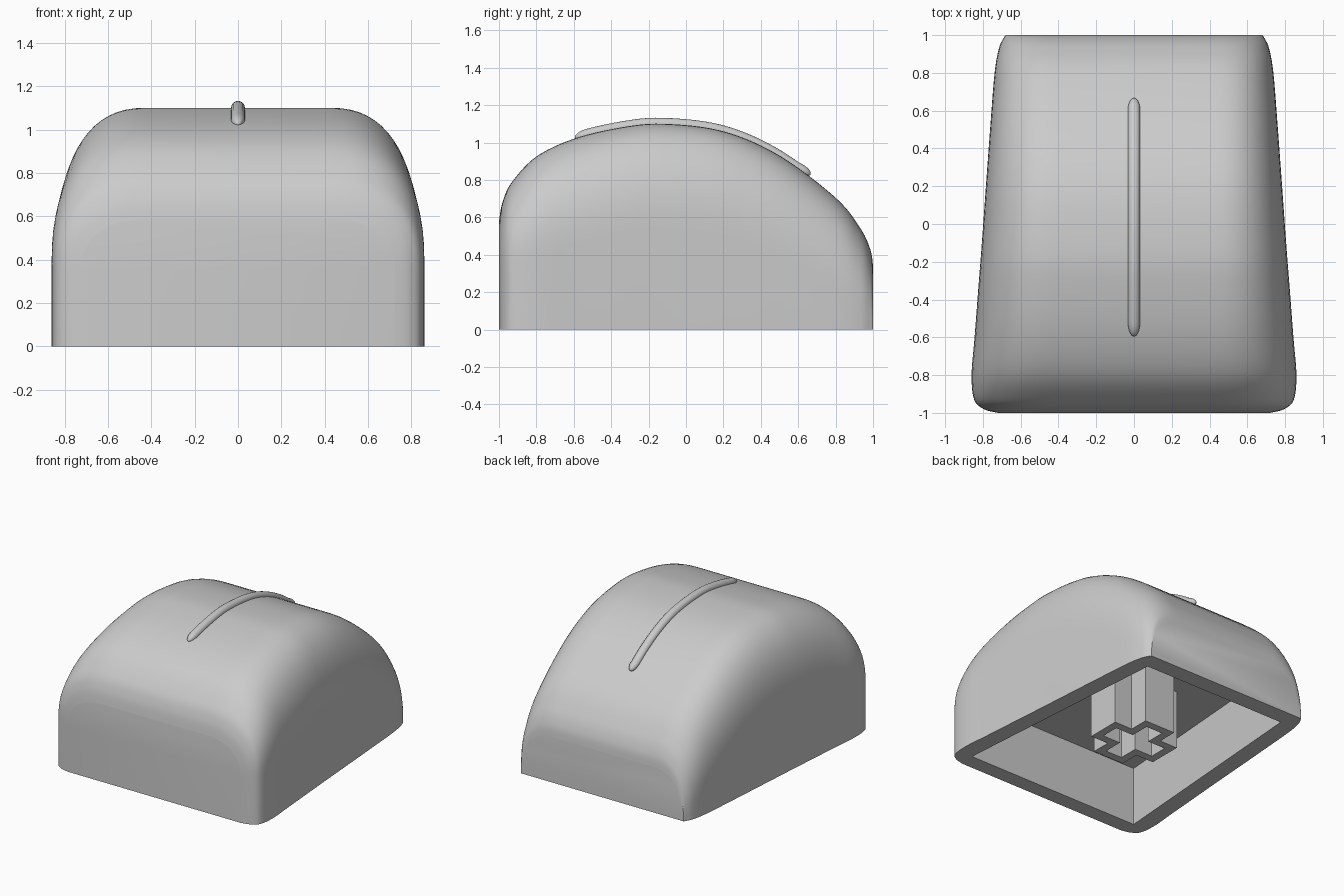
import bpy, bmesh, math
from mathutils import Vector

cube = bpy.data.objects.get("Cube")
if cube:
    bpy.data.objects.remove(cube)

grey = bpy.data.materials.new("plain grey")
grey.use_nodes = True
grey.diffuse_color = (0.6, 0.6, 0.6, 1)
grey.node_tree.nodes["Principled BSDF"].inputs["Base Color"].default_value = (0.6, 0.6, 0.6, 1)


def finish(name, bm):
    bmesh.ops.recalc_face_normals(bm, faces=bm.faces[:])
    mesh = bpy.data.meshes.new(name)
    bm.to_mesh(mesh)
    bm.free()
    obj = bpy.data.objects.new(name, mesh)
    mesh.materials.append(grey)
    bpy.context.collection.objects.link(obj)
    return obj


def select(obj):
    bpy.ops.object.select_all(action='DESELECT')
    obj.select_set(True)
    bpy.context.view_layer.objects.active = obj


def smooth(obj, degrees):
    select(obj)
    bpy.ops.object.shade_smooth_by_angle(angle=math.radians(degrees))


def spline(points, steps):
    """Sample a smooth curve through the points."""
    pts = [points[0]] + points + [points[-1]]
    out = []
    for a, b, c, d in zip(pts, pts[1:], pts[2:], pts[3:]):
        for i in range(steps):
            t = i / steps
            out.append(0.5 * (2 * b + (c - a) * t + (2 * a - 5 * b + 4 * c - d) * t * t
                              + (3 * b - a - 3 * c + d) * t ** 3))
    return out + [points[-1]]


def loft(bm, rings, cap=True):
    """Join closed rings of equal length into a skin."""
    rows = [[bm.verts.new(p) for p in ring] for ring in rings]
    n = len(rows[0])
    for r, s in zip(rows, rows[1:]):
        for i in range(n):
            j = (i + 1) % n
            bm.faces.new((r[i], r[j], s[j], s[i]))
    if cap:
        bm.faces.new(rows[0])
        bm.faces.new(rows[-1])


# Stations from front to back: y, crown height, half width, start of shoulder
stations = [Vector(v) for v in (
    (-1, .58, .72, .34), (-.98, .685, .795, .35), (-.93, .79, .846, .36),
    (-.8, .925, .86, .39), (-.6, 1.02, .844, .45), (-.35, 1.08, .825, .51),
    (-.12, 1.1, .807, .53), (.2, 1.06, .784, .49), (.5, .93, .762, .38),
    (.8, .705, .738, .2), (.93, .545, .715, .09), (.985, .43, .69, .03), (1, .34, .68, 0))]
sections = spline(stations, 6)
FLAT = 0.42
FULLNESS = 2 / 2.4


def section_ring(v):
    y, top, half, start = v
    start = max(start, 0.005)
    arc = [(FLAT + (half - FLAT) * abs(math.cos(a)) ** FULLNESS,
            start + (top - start) * math.sin(a) ** FULLNESS)
           for a in (math.pi / 2 * k / 16 for k in range(17))]
    side = [(half, 0)] + arc
    outline = side + [(-x, z) for x, z in reversed(side)]
    return [(x, y, z) for x, z in outline]


# Domed outer body
bm = bmesh.new()
loft(bm, [section_ring(v) for v in sections])
body = finish("cap_body", bm)

# Hollow underside
CEILING = 0.45
bm = bmesh.new()
plan = [(-.735, -.88), (.735, -.88), (.605, .87), (-.605, .87)]
loft(bm, [[(x, y, z) for x, y in plan] for z in (-.2, CEILING)])
cutter = finish("cavity_cutter", bm)
cutter.hide_render = True
cut = body.modifiers.new("cavity", 'BOOLEAN')
cut.operation = 'DIFFERENCE'
cut.solver = 'EXACT'
cut.object = cutter
select(body)
bpy.ops.object.modifier_apply(modifier=cut.name)
bpy.data.objects.remove(cutter)
smooth(body, 30)


# Cross-shaped socket under the ceiling
def cross(length, width, z):
    corner = [(length, -width), (length, width), (width, width)]
    pts = []
    for k in range(4):
        c, s = round(math.cos(k * math.pi / 2)), round(math.sin(k * math.pi / 2))
        pts += [(c * x - s * y, s * x + c * y, z) for x, y in corner]
    return pts


root = CEILING + .02
bm = bmesh.new()
loft(bm, [cross(.28, .13, root), cross(.28, .13, 0), cross(.22, .07, 0), cross(.22, .07, root)],
     cap=False)
finish("socket_stem", bm)

# Raised rounded ridge following the crown, with tapered tips
RADIUS = 0.032


def ridge_ring(y, z, r):
    return [(r * math.cos(a), y, z + r * math.sin(a))
            for a in (2 * math.pi * k / 16 for k in range(16))]


def tip(base, end):
    """Rings from a path end out to its rounded point."""
    rings = []
    for k in range(1, 7):
        a = math.pi / 2 * k / 6.3
        y, z = (b + (e - b) * math.sin(a) for b, e in zip(base, end))
        rings.append(ridge_ring(y, z, RADIUS * math.cos(a)))
    return rings


path = [(v[0], v[1]) for v in sections if -.55 <= v[0] <= .62]
bm = bmesh.new()
loft(bm, tip(path[0], (-.595, 1.028))[::-1]
     + [ridge_ring(y, z, RADIUS) for y, z in path]
     + tip(path[-1], (.667, .835)))
smooth(finish("top_ridge", bm), 50)
